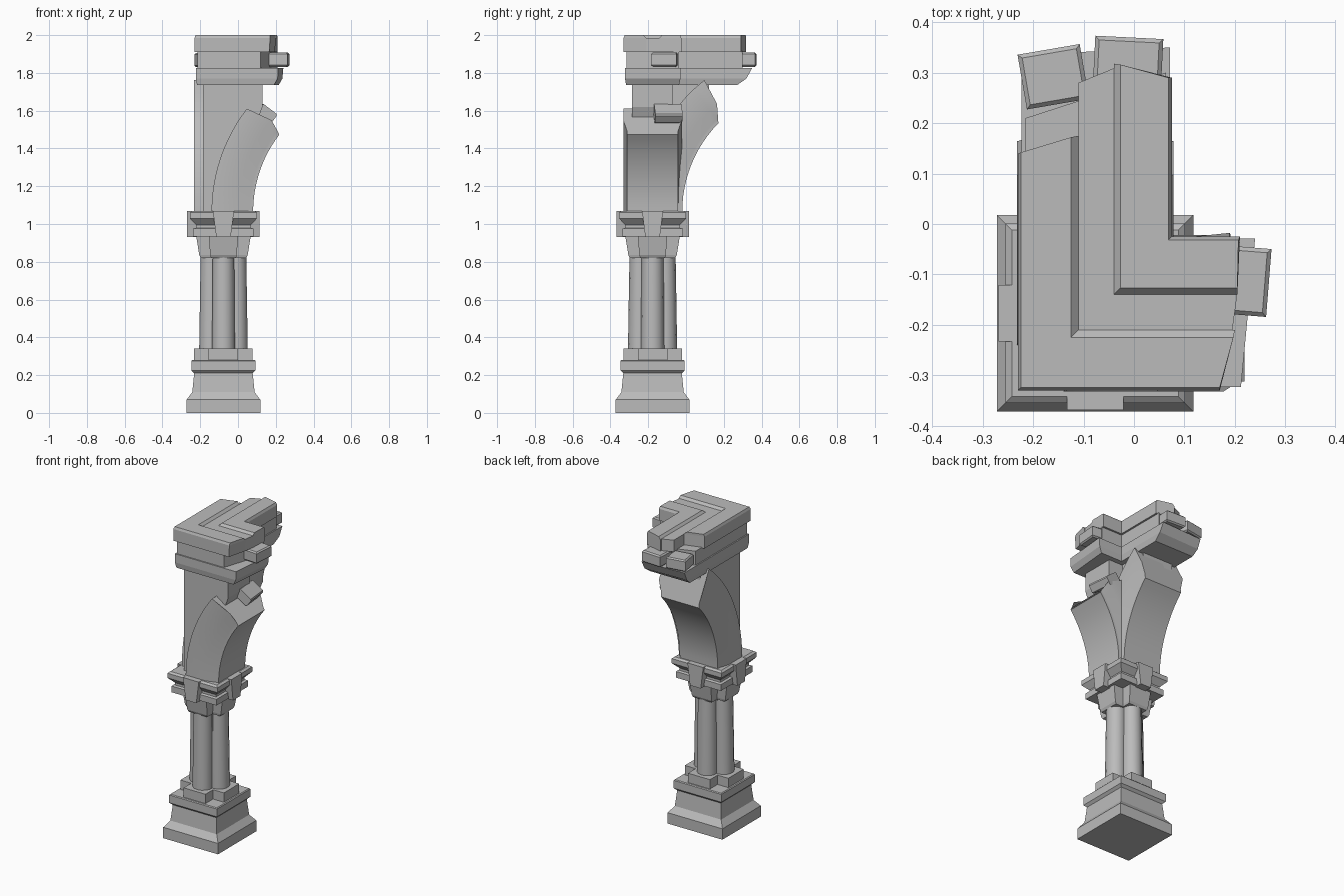
import bpy, bmesh, math
from mathutils import Matrix, Vector

if "Cube" in bpy.data.objects:
    bpy.data.objects.remove(bpy.data.objects["Cube"], do_unlink=True)

CX, CY = -0.077, -0.177          # column axis
stone = bpy.data.materials.new("grey stone")
stone.use_nodes = True
COLOR = (0.5, 0.5, 0.5, 1)
stone.diffuse_color = COLOR
stone.node_tree.nodes["Principled BSDF"].inputs["Base Color"].default_value = COLOR


def finish(name, bm, smooth=False):
    bmesh.ops.recalc_face_normals(bm, faces=bm.faces)
    mesh = bpy.data.meshes.new(name)
    bm.to_mesh(mesh)
    bm.free()
    mesh.materials.append(stone)
    ob = bpy.data.objects.new(name, mesh)
    bpy.context.collection.objects.link(ob)
    if smooth:
        bpy.ops.object.select_all(action="DESELECT")
        bpy.context.view_layer.objects.active = ob
        ob.select_set(True)
        bpy.ops.object.shade_smooth_by_angle(angle=math.radians(35))
    return ob


def loft(name, rings, smooth=False):
    """Skin a list of equal-length rings and cap both ends."""
    bm = bmesh.new()
    rows = [[bm.verts.new(p) for p in ring] for ring in rings]
    n = len(rows[0])
    for a, b in zip(rows, rows[1:]):
        for i in range(n):
            j = (i + 1) % n
            bm.faces.new((a[i], a[j], b[j], b[i]))
    bm.faces.new(rows[0])
    bm.faces.new(rows[-1])
    return finish(name, bm, smooth)


def square(h, z):
    return [(CX + sx * h, CY + sy * h, z) for sx, sy in ((-1, -1), (1, -1), (1, 1), (-1, 1))]


def cross(h, w, z):
    quarter = [Vector((h, -w, 0)), Vector((h, w, 0)), Vector((w, w, 0))]
    return [Matrix.Rotation(k * math.pi / 2, 3, "Z") @ p + Vector((CX, CY, z))
            for k in range(4) for p in quarter]


def stack(name, levels):
    return loft(name, [square(h, z) for h, z in levels])


def ell(lo, hi, z, x_lo, x_hi, y_lo, y_hi):
    """L-shaped ring between two offsets from the axis, with the arm ends given."""
    return [(CX + lo, CY + lo, z), (x_lo, CY + lo, z), (x_hi, CY + hi, z),
            (CX + hi, CY + hi, z), (CX + hi, y_hi, z), (CX + lo, y_lo, z)]


def arm_point(arm, u, t, z):
    return (CX + u, CY + t, z) if arm == "x" else (CX + t, CY + u, z)


def chunk(name, centre, size, turn, tilt=0.0):
    bm = bmesh.new()
    bmesh.ops.create_cube(bm, size=1)
    bm.transform(Matrix.Translation(centre) @ Matrix.Rotation(turn, 4, "Z")
                 @ Matrix.Rotation(tilt, 4, "Y") @ Matrix.Diagonal((*size, 1)))
    bmesh.ops.bevel(bm, geom=[e for e in bm.edges if e.calc_length() > 0.1],
                    offset=0.008, segments=1, affect="EDGES")
    return finish(name, bm)


# Base
stack("base_plinth", [(0.195, 0), (0.195, 0.07), (0.165, 0.11), (0.155, 0.21)])
stack("base_moulding", [(0.155, 0.21), (0.17, 0.225), (0.17, 0.275), (0.165, 0.28)])
loft("shaft_footing", [cross(0.155, 0.078, 0.28), cross(0.155, 0.078, 0.34)])

# Four clustered shafts around a core
for i, (dx, dy) in enumerate(((1, 0), (0, 1), (-1, 0), (0, -1))):
    rings = []
    for z, r, off in ((0.34, 0.062, 0.068), (0.6, 0.06, 0.066), (0.83, 0.058, 0.064)):
        rings.append([(CX + dx * off + r * math.cos(a), CY + dy * off + r * math.sin(a), z)
                      for a in (math.tau * (k + 0.5) / 14 for k in range(14))])
    loft(f"shaft_{i + 1}", rings, True)
stack("shaft_core", [(0.062, 0.34), (0.062, 0.83)])

# Capital
loft("capital", [cross(0.12, 0.066, 0.82), cross(0.128, 0.07, 0.835), cross(0.145, 0.078, 0.94)])
stack("capital_band", [(0.16, 0.935), (0.16, 0.975), (0.145, 0.98), (0.145, 1.0)])
stack("abacus", [(0.145, 0.995), (0.178, 1.03), (0.178, 1.06), (0.165, 1.07)])

# Tapered keystone brackets on the four sides
for i in range(4):
    turn = Matrix.Rotation(i * math.pi / 2, 3, "Z")
    rings = [[turn @ Vector((r, s * w, z)) + Vector((CX, CY, 0))
              for r, s in ((0.13, -1), (0.192, -1), (0.192, 1), (0.13, 1))]
             for z, w in ((0.93, 0.038), (1.07, 0.056))]
    loft(f"bracket_{i + 1}", rings)

# Broken arch springers and the wall above them
AXIS_U, SPRING = 0.827, 1.065
SECTION = [(0.67, -0.135), (0.69, -0.135), (0.75, -0.155), (0.89, -0.155),
           (0.89, 0.155), (0.75, 0.155), (0.69, 0.135), (0.67, 0.135)]
for arm, inner_end, outer_end, wall_end in (("x", 0.655, 0.66, 0.207), ("y", 0.775, 0.90, 0.30)):
    rings = []
    steps = 12
    for k in range(steps + 1):
        ring = []
        for r, t in SECTION:
            share = (r - 0.67) / 0.22
            end = inner_end + (outer_end - inner_end) * share
            end += 0.05 * math.sin(math.pi * share)
            a = end * k / steps
            ring.append(arm_point(arm, AXIS_U - r * math.cos(a), t, SPRING + r * math.sin(a)))
        rings.append(ring)
    loft(f"arch_springer_{arm}", rings, True)

    # Wall outline follows the arch curve, then breaks off vertically
    last = 0.6 if arm == "x" else 0.75
    outline = [(AXIS_U - 0.8 * math.cos(last * k / 8), SPRING + 0.8 * math.sin(last * k / 8))
               for k in range(9)]
    outline += [(wall_end, 1.62), (wall_end, 1.74), (-0.108, 1.74), (-0.108, SPRING)]
    loft(f"wall_{arm}", [[arm_point(arm, u, t, z) for u, z in outline] for t in (-0.108, 0.108)])

# Lower cornice, undercut at the broken ends
loft("cornice_lower", [ell(-0.14, 0.14, 1.735, 0.19, 0.215, 0.27, 0.27),
                       ell(-0.146, 0.148, 1.77, 0.21, 0.235, 0.31, 0.32),
                       ell(-0.146, 0.148, 1.825, 0.212, 0.24, 0.335, 0.35)])
# Middle cornice
loft("cornice_middle", [ell(-0.138, 0.14, z, 0.12, 0.21, 0.21, 0.30) for z in (1.82, 1.915)])
# Top cornice: outer band, shallow channel and inner band
loft("cornice_outer_band", [ell(-0.153, -0.033, 1.91, 0.165, 0.195, 0.14, 0.175),
                            ell(-0.153, -0.033, 1.985, 0.17, 0.2, 0.14, 0.175),
                            ell(-0.147, -0.048, 2.0, 0.17, 0.197, 0.142, 0.172)])
loft("cornice_channel", [ell(-0.033, 0.04, z, 0.195, 0.205, 0.28, 0.31) for z in (1.91, 1.985)])
loft("cornice_inner_band", [ell(0.037, 0.152, 1.91, 0.205, 0.21, 0.318, 0.29),
                            ell(0.037, 0.152, 1.985, 0.205, 0.21, 0.318, 0.29),
                            ell(0.05, 0.145, 2.0, 0.205, 0.207, 0.316, 0.29)])

# Loose, fractured blocks
chunk("broken_block_right", (0.205, -0.112, 1.87), (0.125, 0.135, 0.075), -0.08)
chunk("broken_block_back", (-0.012, 0.315, 1.87), (0.135, 0.11, 0.075), -0.05)
chunk("broken_block_back_left", (-0.16, 0.292, 1.868), (0.125, 0.11, 0.075), 0.17)
chunk("fallen_block", (0.145, -0.095, 1.585), (0.1, 0.145, 0.06), 0.1, 0.65)
